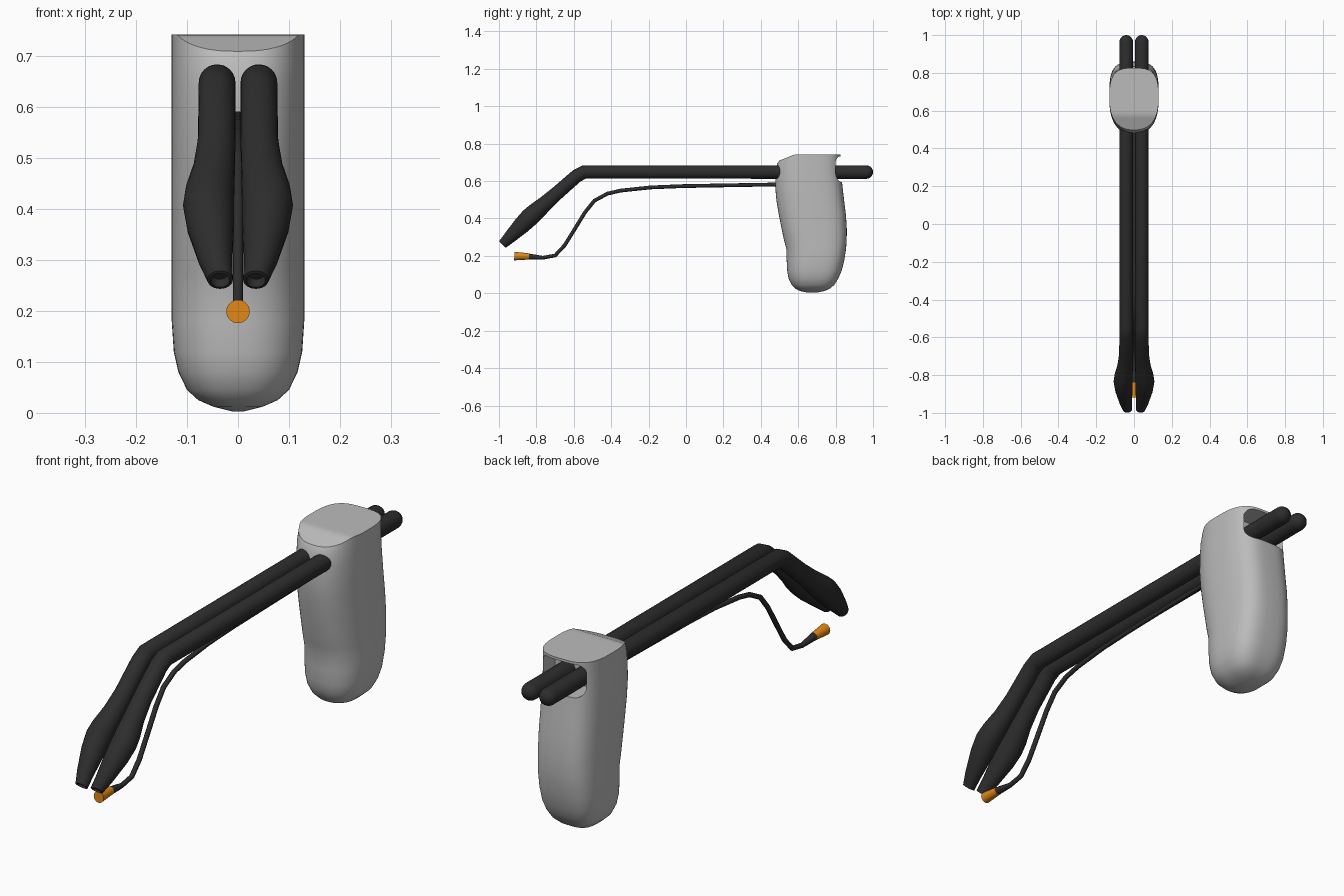
import bpy, bmesh, math
from mathutils import Vector

if "Cube" in bpy.data.objects:
    bpy.data.objects.remove(bpy.data.objects["Cube"])


def material(name, rgb):
    m = bpy.data.materials.new(name)
    m.diffuse_color = (*rgb, 1)
    m.use_nodes = True
    m.node_tree.nodes["Principled BSDF"].inputs["Base Color"].default_value = m.diffuse_color
    return m


GREY = material("light grey", (0.50, 0.50, 0.50))
DARK = material("charcoal", (0.026, 0.026, 0.026))
ORANGE = material("orange", (0.75, 0.24, 0.008))


def finish(bm, name, mat):
    bmesh.ops.recalc_face_normals(bm, faces=bm.faces)
    me = bpy.data.meshes.new(name)
    bm.to_mesh(me)
    bm.free()
    me.materials.append(mat)
    ob = bpy.data.objects.new(name, me)
    bpy.context.collection.objects.link(ob)
    return ob


def smooth(ob, angle=40):
    bpy.ops.object.select_all(action='DESELECT')
    ob.select_set(True)
    bpy.context.view_layer.objects.active = ob
    bpy.ops.object.shade_smooth_by_angle(angle=math.radians(angle))


def bridge(bm, a, b):
    n = len(a)
    for i in range(n):
        bm.faces.new((a[i], a[(i + 1) % n], b[(i + 1) % n], b[i]))


def tube(name, path, mat, n=24):
    """Sweep a circle along (x, y, z, radius) points in a mostly y-z plane."""
    bm = bmesh.new()
    pts = [Vector(p[:3]) for p in path]
    rings = []
    for i, p in enumerate(pts):
        a = pts[i] - pts[i - 1] if i else pts[1] - pts[0]
        b = pts[i + 1] - pts[i] if i < len(pts) - 1 else a
        if a.dot(b) < 0:      # path turns back into a hollow end
            b = a
            t = a.normalized()
        else:
            t = (a.normalized() + b.normalized()).normalized()
        if i == len(pts) - 1 and len(pts) > 2 and a.dot(pts[i - 1] - pts[i - 2]) < 0:
            t = -t
        side = Vector((1, 0, 0))
        up = t.cross(side).normalized()
        r = path[i][3]
        rings.append([bm.verts.new(p + side * r * math.cos(2 * math.pi * k / n)
                                   + up * r * math.sin(2 * math.pi * k / n))
                      for k in range(n)])
    for a, b in zip(rings, rings[1:]):
        bridge(bm, a, b)
    bm.faces.new(rings[0])
    bm.faces.new(rings[-1])
    ob = finish(bm, name, mat)
    smooth(ob)
    return ob


# Body: stacked rounded sections (z, front y, back y, half width)
SECTIONS = [
    (0.003, 0.655, 0.695, 0.012), (0.012, 0.61, 0.74, 0.048), (0.025, 0.585, 0.77, 0.078),
    (0.045, 0.565, 0.793, 0.100), (0.08, 0.548, 0.815, 0.117), (0.12, 0.541, 0.832, 0.126),
    (0.18, 0.538, 0.847, 0.130), (0.24, 0.536, 0.856, 0.130), (0.28, 0.525, 0.859, 0.130),
    (0.34, 0.512, 0.860, 0.130), (0.42, 0.496, 0.855, 0.130), (0.50, 0.483, 0.845, 0.130),
    (0.57, 0.477, 0.837, 0.130), (0.64, 0.480, 0.829, 0.130), (0.69, 0.486, 0.826, 0.130),
    (0.742, 0.498, 0.826, 0.130)]
N = 64
bm = bmesh.new()
rings = []
for j, (z, f, b, w) in enumerate(SECTIONS):
    ring = []
    for k in range(N):
        t = 2 * math.pi * k / N
        c, s = math.cos(t), math.sin(t)
        e = 2 / (3.2 if s > 0 else 2.4)
        x = w * math.copysign(abs(c) ** e, c)
        y = (f + b) / 2 + (b - f) / 2 * math.copysign(abs(s) ** e, s)
        drop = max(0, 0.58 - y) * 0.4 if j == len(SECTIONS) - 1 else 0
        ring.append(bm.verts.new((x, y, z - drop)))
    rings.append(ring)
for a, b in zip(rings, rings[1:]):
    bridge(bm, a, b)
bm.faces.new(rings[0])
# sloped top closed with strips running across
top = rings[-1]
q, h = N // 4, N // 2
for i in range(-q, q):
    vs = []
    for k in (i, i + 1, h - i - 1, h - i):
        v = top[k % N]
        if v not in vs:
            vs.append(v)
    bm.faces.new(vs)
body = finish(bm, "body", GREY)

# Rounded notch in the back where the barrels leave the body
bm = bmesh.new()
bmesh.ops.create_cube(bm, size=1)
for v in bm.verts:
    v.co = Vector((v.co.x * 0.2, 0.83 + v.co.y * 0.22, 0.664 + v.co.z * 0.136))
edges = [e for e in bm.edges if abs(e.verts[0].co.y - e.verts[1].co.y) > 0.1]
bmesh.ops.bevel(bm, geom=edges, offset=0.035, segments=6, profile=0.5, affect='EDGES')
cutter = finish(bm, "notch_cutter", GREY)
cutter.hide_render = True
mod = body.modifiers.new("notch", 'BOOLEAN')
mod.operation = 'DIFFERENCE'
mod.solver = 'EXACT'
mod.object = cutter
bpy.context.view_layer.objects.active = body
body.select_set(True)
bpy.ops.object.modifier_apply(modifier="notch")
bpy.data.objects.remove(cutter)
smooth(body, 35)

# Twin barrels: domed back end, straight run, bend, swollen nozzle, hollow tip
R = 0.036
for side, label in ((-1, "left"), (1, "right")):
    path = [(0.041, 1.0 - R * (1 - math.cos(a)), 0.648, max(R * math.sin(a), 0.001))
            for a in [math.pi / 2 * k / 6 for k in range(7)]]
    path += [(0.041, -0.545, 0.648, R), (0.041, -0.585, 0.627, R),
             (0.042, -0.69, 0.535, 0.037), (0.047, -0.75, 0.482, 0.041),
             (0.055, -0.80, 0.438, 0.048), (0.058, -0.835, 0.407, 0.050),
             (0.054, -0.88, 0.362, 0.046), (0.044, -0.945, 0.297, 0.033),
             (0.035, -0.981, 0.261, 0.025), (0.035, -0.982, 0.260, 0.019),
             (0.036, -0.968, 0.274, 0.017)]
    tube(label + "_barrel", [(side * x, y, z, r) for x, y, z, r in path], DARK)

# Thin wire hanging below the barrels
W = [(0.55, 0.583), (0.20, 0.577), (-0.02, 0.573), (-0.19, 0.566), (-0.35, 0.549),
     (-0.42, 0.533), (-0.49, 0.495), (-0.54, 0.433), (-0.60, 0.335), (-0.65, 0.255),
     (-0.70, 0.202), (-0.765, 0.190)]
tube("wire", [(0, y, z, 0.010) for y, z in W] +
     [(0, -0.80, 0.193, 0.013), (0, -0.845, 0.197, 0.016)], DARK, 12)

# Orange igniter tip
tube("wire_tip", [(0, -0.84, 0.197, 0.0165), (0, -0.918, 0.199, 0.023)], ORANGE, 20)
